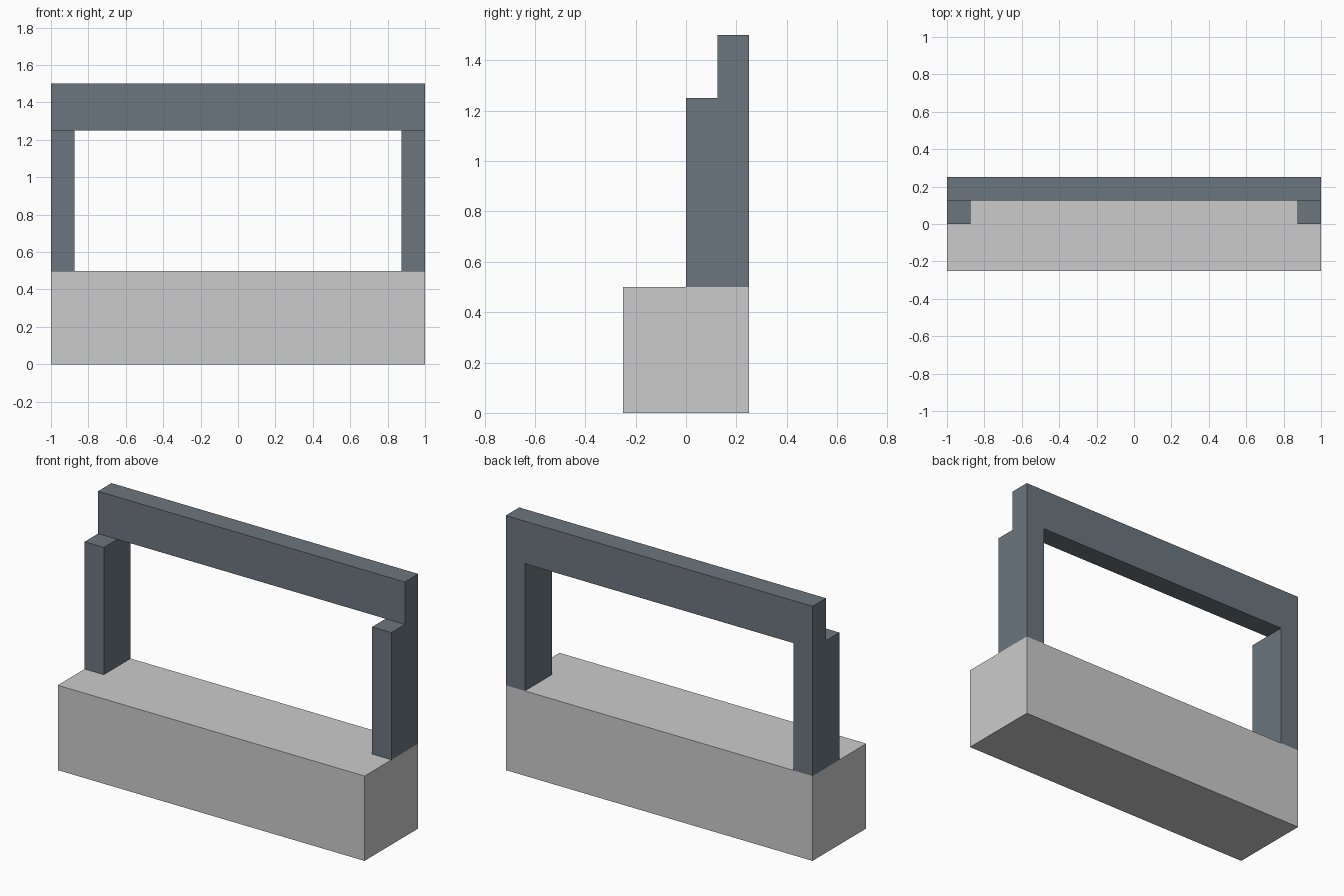
import bpy

if "Cube" in bpy.data.objects:
    bpy.data.objects.remove(bpy.data.objects["Cube"])

slate = bpy.data.materials.new("slate")
slate.diffuse_color = (0.15, 0.18, 0.21, 1)
slate.use_nodes = True
slate.node_tree.nodes["Principled BSDF"].inputs["Base Color"].default_value = slate.diffuse_color


def box(name, low, high, material=None):
    """Box spanning two opposite corners."""
    centre = [(a + b) / 2 for a, b in zip(low, high)]
    bpy.ops.mesh.primitive_cube_add(size=1, location=centre)
    obj = bpy.context.object
    obj.name = name
    obj.scale = [b - a for a, b in zip(low, high)]
    bpy.ops.object.transform_apply(location=False, rotation=False, scale=True)
    if material:
        obj.data.materials.append(material)
    return obj


# Solid base block
box("base", (-1, -0.25, 0), (1, 0.25, 0.5))

# Upright posts at both ends, flush with the back
for side, x in (("left", -1), ("right", 0.875)):
    box(side + "_post", (x, 0, 0.5), (x + 0.125, 0.25, 1.25), slate)

# Top rail, half the post depth, flush with the back
box("top_rail", (-1, 0.125, 1.25), (1, 0.25, 1.5), slate)
